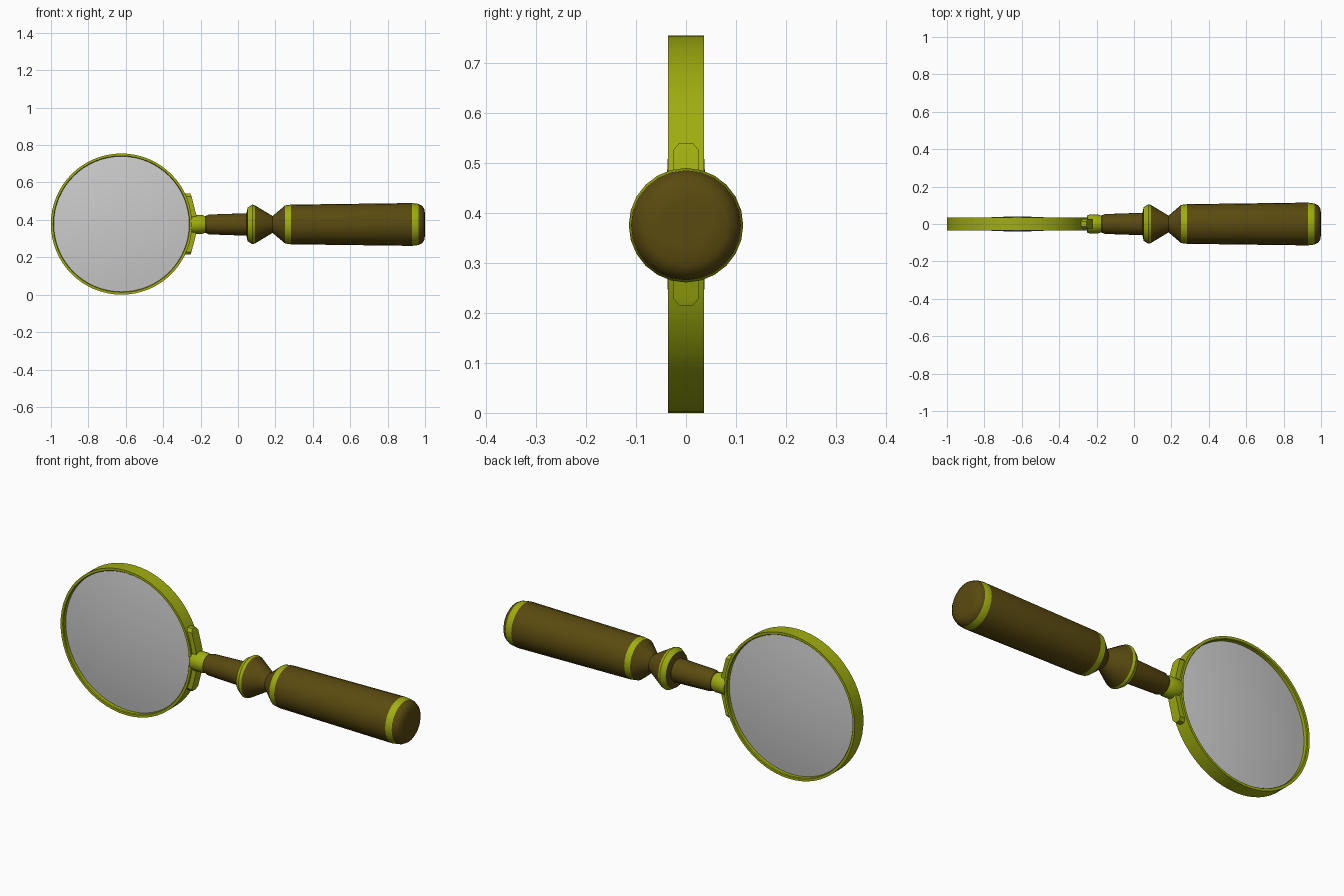
import bpy, bmesh
from math import sin, cos, pi, sqrt

if "Cube" in bpy.data.objects:
    bpy.data.objects.remove(bpy.data.objects["Cube"])

RING = (-0.623, 0, 0.3775)
AXIS_Z = 0.3755


def material(name, rgb):
    m = bpy.data.materials.new(name)
    m.diffuse_color = (*rgb, 1)
    m.use_nodes = True
    m.node_tree.nodes["Principled BSDF"].inputs["Base Color"].default_value = m.diffuse_color
    return m


brass = material("brass", (0.35, 0.42, 0.005))
wood = material("wood", (0.103, 0.069, 0.005))
glass = material("glass", (0.63, 0.63, 0.63))


def finish(name, bm, mats, angle=30):
    bmesh.ops.recalc_face_normals(bm, faces=bm.faces[:])
    me = bpy.data.meshes.new(name)
    bm.to_mesh(me)
    bm.free()
    ob = bpy.data.objects.new(name, me)
    bpy.context.collection.objects.link(ob)
    for m in mats:
        me.materials.append(m)
    bpy.ops.object.select_all(action='DESELECT')
    ob.select_set(True)
    bpy.context.view_layer.objects.active = ob
    bpy.ops.object.shade_smooth_by_angle(angle=angle * pi / 180)
    return ob


def lathe(name, profile, axis, centre, n, mats=(), slots=None, closed=False):
    """Spin (position along axis, radius) points round the x or y axis."""
    bm = bmesh.new()
    rings = []
    for a, r in profile:
        loop = []
        for i in range(n):
            u, v = r * cos(2 * pi * i / n), r * sin(2 * pi * i / n)
            p = (a, u, v) if axis == 'x' else (u, a, v)
            loop.append(bm.verts.new([c + q for c, q in zip(centre, p)]))
        rings.append(loop)
    count = len(rings) if closed else len(rings) - 1
    for k in range(count):
        a, b = rings[k], rings[(k + 1) % len(rings)]
        for i in range(n):
            j = (i + 1) % n
            f = bm.faces.new((a[i], a[j], b[j], b[i]))
            f.material_index = slots[k] if slots else 0
    if not closed:
        for loop, k in ((rings[0], 0), (rings[-1], -1)):
            bm.faces.new(loop).material_index = slots[k] if slots else 0
    return finish(name, bm, mats)


# Rim: thin square-edged band round the lens
half = [(0.032, 0.362), (0.036, 0.365), (0.036, 0.3775)]
rim = half + [(-y, r) for y, r in reversed(half)]
lathe("lens_rim", rim, 'y', RING, 64, [brass], closed=True)

# Lens: shallow convex disc
R, EDGE, CENTRE = 0.363, 0.014, 0.040
steps = [R * t for t in (1, 0.85, 0.7, 0.55, 0.4, 0.25, 0.1, 0.02)]
dome = [(CENTRE - (CENTRE - EDGE) * (r / R) ** 2, r) for r in steps]
lathe("lens", [(-y, r) for y, r in reversed(dome)] + dome, 'y', RING, 64, [glass])

# Faceted bracket hugging the rim, with narrowed tips
bm = bmesh.new()
upper = [(0.05, 0.026), (0.148, 0.026), (0.163, 0.013)]
stations = [(-dz, w) for dz, w in reversed(upper)] + upper
loops = []
for dz, w in stations:
    section = [(0.370, -w), (0.403, -w), (0.403, w), (0.370, w)]
    loops.append([bm.verts.new((RING[0] + sqrt(r * r - dz * dz), y, RING[2] + dz))
                  for r, y in section])
for a, b in zip(loops, loops[1:]):
    for i in range(4):
        j = (i + 1) % 4
        bm.faces.new((a[i], a[j], b[j], b[i]))
bm.faces.new(loops[0])
bm.faces.new(loops[-1])
finish("rim_bracket", bm, [brass], 12)

# Ferrule joining bracket and handle
lathe("ferrule", [(-0.252, 0.046), (-0.24, 0.05), (-0.19, 0.05), (-0.168, 0.042)],
      'x', (0, 0, AXIS_Z), 24, [brass])

# Turned handle with inlaid brass bands (slot 0 wood, slot 1 brass)
profile = [(-0.178, 0.036), (-0.172, 0.046), (-0.155, 0.053), (0.045, 0.060),
           (0.052, 0.090), (0.077, 0.106), (0.090, 0.102), (0.185, 0.045),
           (0.252, 0.102), (0.283, 0.106), (0.930, 0.1145), (0.965, 0.110),
           (0.985, 0.100), (0.997, 0.082), (1.0, 0.050)]
bands = [0, 0, 0, 0, 1, 1, 0, 0, 1, 0, 1, 0, 0, 0]
lathe("handle", profile, 'x', (0, 0, AXIS_Z), 24, [wood, brass], bands)
